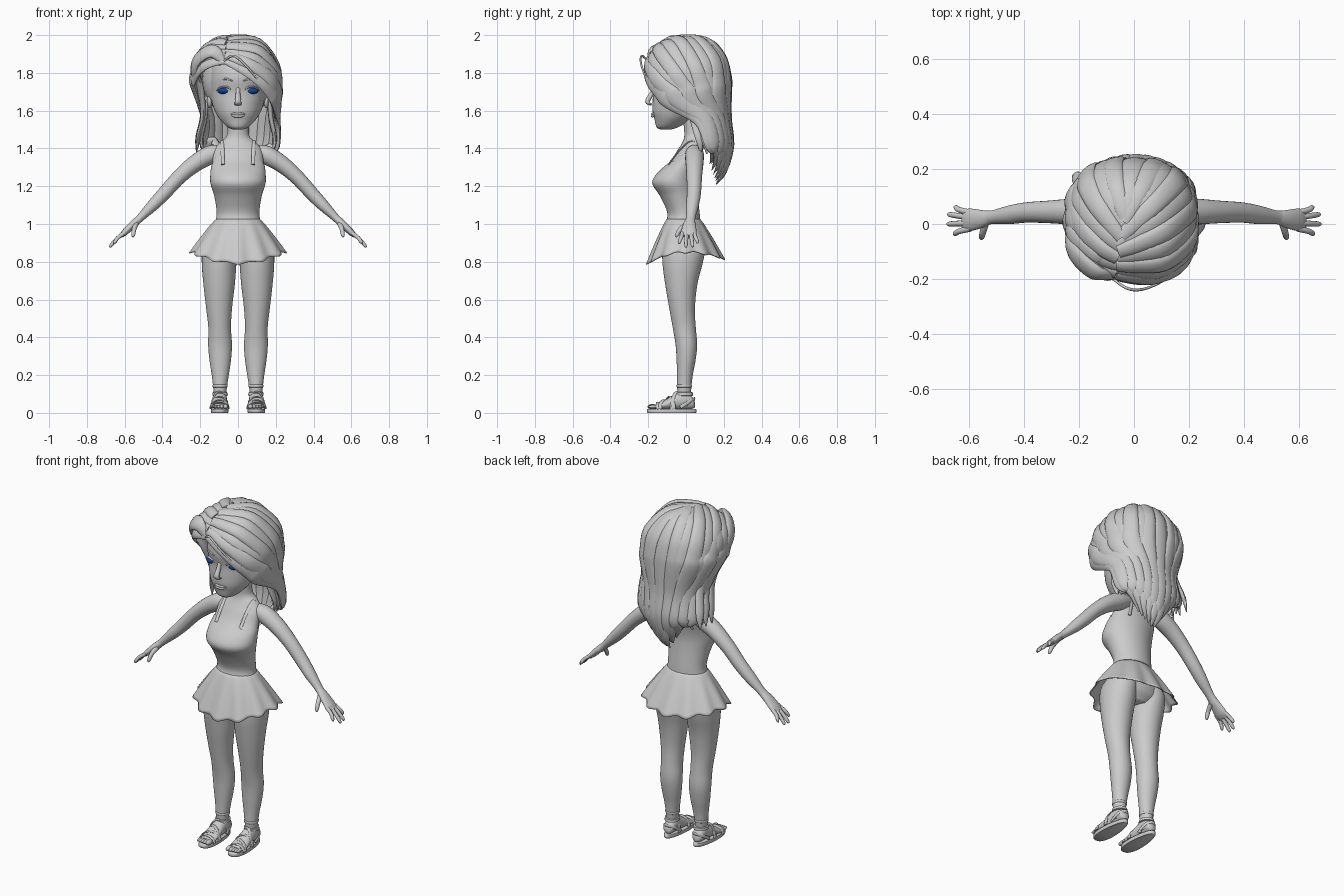
import bpy, bmesh
from math import sin, cos, pi, radians
from mathutils import Vector, Matrix


def spline(pts, n=6):
    """Catmull-Rom through tuples of any length."""
    out = []
    for i in range(len(pts) - 1):
        a, b, c, d = (pts[max(i - 1, 0)], pts[i], pts[i + 1], pts[min(i + 2, len(pts) - 1)])
        for k in range(n):
            t = k / n
            out.append(tuple(0.5 * (2 * q + (r - p) * t + (2 * p - 5 * q + 4 * r - s) * t * t
                       + (3 * q - p - 3 * r + s) * t ** 3) for p, q, r, s in zip(a, b, c, d)))
    return out + [tuple(pts[-1])]


def finish(name, bm, mirror=False):
    bmesh.ops.recalc_face_normals(bm, faces=bm.faces)
    me = bpy.data.meshes.new(name)
    bm.to_mesh(me)
    bm.free()
    me.shade_smooth()
    me.set_sharp_from_angle(angle=radians(55))
    ob = bpy.data.objects.new(name, me)
    bpy.context.collection.objects.link(ob)
    if mirror:
        ob.modifiers.new("mirror", 'MIRROR').use_mirror_merge = False
    return ob


def loft(name, rings, mirror=False, caps=True):
    bm = bmesh.new()
    vs = [[bm.verts.new(p) for p in r] for r in rings]
    n = len(vs[0])
    for a, b in zip(vs, vs[1:]):
        for i in range(n):
            bm.faces.new((a[i], a[(i + 1) % n], b[(i + 1) % n], b[i]))
    if caps:
        bm.faces.new(vs[0])
        bm.faces.new(vs[-1])
    return finish(name, bm, mirror)


def oval(z, cx, hw, y0, y1, n=40):
    m, h = (y0 + y1) / 2, (y1 - y0) / 2
    return [(cx + hw * sin(2 * pi * i / n), m - h * cos(2 * pi * i / n), z) for i in range(n)]


def tube(name, pts, ref=(0, 0, 1), mirror=False, n=12, sub=6):
    """Sweep an ellipse along (x, y, z, half width, half thickness) points."""
    pts = spline(pts, sub)
    P = [Vector(p[:3]) for p in pts]
    rings = []
    for i, p in enumerate(P):
        t = (P[min(i + 1, len(P) - 1)] - P[max(i - 1, 0)]).normalized()
        r = Vector(ref(p) if callable(ref) else ref)
        nrm = (r - t * r.dot(t)).normalized()
        b = t.cross(nrm)
        w, h = max(pts[i][3], .001), max(pts[i][4], .001)
        rings.append([p + b * w * cos(2 * pi * k / n) + nrm * h * sin(2 * pi * k / n) for k in range(n)])
    return loft(name, rings, mirror)


def ball(name, loc, rad, mirror=False):
    bm = bmesh.new()
    bmesh.ops.create_uvsphere(bm, u_segments=24, v_segments=14, radius=1,
                              matrix=Matrix.Translation(loc) @ Matrix.Diagonal((*rad, 1)))
    return finish(name, bm, mirror)


# Torso and neck: z, centre x, half width, front y, back y
torso = spline([(.795, 0, .08, -.06, .06), (.84, 0, .16, -.11, .095), (.9, 0, .172, -.12, .1),
                (1.0, 0, .122, -.105, .075), (1.06, 0, .109, -.095, .068), (1.15, 0, .122, -.135, .058),
                (1.215, 0, .142, -.175, .053), (1.27, 0, .142, -.148, .058), (1.33, 0, .135, -.085, .072),
                (1.39, 0, .128, -.045, .09), (1.43, 0, .098, -.02, .098), (1.46, 0, .064, -.01, .095),
                (1.5, 0, .055, -.01, .09), (1.59, 0, .055, -.02, .09)])
loft("torso", [oval(*s) for s in torso])


def torso_point(a, z, off):
    for s, e in zip(torso, torso[1:]):
        if s[0] <= z <= e[0]:
            f = (z - s[0]) / (e[0] - s[0])
            _, _, hw, y0, y1 = [p + (q - p) * f for p, q in zip(s, e)]
            break
    return ((hw + off) * sin(a), (y0 + y1) / 2 - ((y1 - y0) / 2 + off) * cos(a), z)


# Camisole with sweetheart neckline, and its straps
rings = []
for j in range(25):
    ring = []
    for i in range(64):
        a = 2 * pi * i / 64
        top = 1.305 + (.03 * abs(sin(2 * a)) if cos(a) > 0 else 0)
        ring.append(torso_point(a, 1.0 + (top - 1.0) * j / 24, .004))
    rings.append(ring)
loft("camisole", rings, caps=False)
tube("shoulder_strap", [(.08, -.093, 1.315, .01, .004), (.082, -.035, 1.39, .01, .004), (.083, .03, 1.44, .01, .004),
                        (.082, .08, 1.39, .01, .004), (.08, .058, 1.3, .01, .004)],
     ref=lambda p: p - Vector((.08, .02, 1.33)), mirror=True)

# Flared skirt with wavy hem
rings = []
for j in range(15):
    u = j / 14
    ring = []
    for i in range(140):
        a = 2 * pi * i / 140
        wave = .01 * u * cos(12 * a)
        f = u ** .88
        drop = (.06 if cos(a) > 0 else .035) * cos(a) ** 2
        hw, h = .112 + .138 * f + wave, .086 + .114 * f + wave
        ring.append((hw * sin(a), -.014 + .012 * u - h * cos(a), 1.03 - u * (.178 + drop + .005 * cos(12 * a))))
    rings.append(ring)
skirt = loft("skirt", rings, caps=False)
skirt.modifiers.new("cloth", 'SOLIDIFY').thickness = .006

# Legs with ankle hems
leg = spline([(.04, .095, .033, -.045, .03), (.1, .095, .033, -.045, .027), (.14, .095, .037, -.047, .029),
              (.2, .094, .045, -.047, .036), (.28, .094, .057, -.05, .051), (.36, .095, .063, -.055, .059),
              (.45, .097, .06, -.07, .052), (.55, .1, .068, -.088, .047), (.68, .1, .083, -.11, .06),
              (.8, .1, .092, -.125, .09), (.88, .095, .088, -.12, .1), (.95, .07, .06, -.08, .06)], 4)
loft("leg", [oval(*s) for s in leg], True)
loft("ankle_hem", [oval(.135, .095, .036, -.046, .028), oval(.137, .095, .039, -.049, .031),
                   oval(.146, .095, .04, -.05, .032), oval(.15, .095, .037, -.047, .029)], True)

# Feet: y, centre x, half width, bottom, top
foot = spline([(.047, .095, .012, .03, .055), (.033, .095, .03, .022, .085), (-.01, .095, .036, .018, .12),
               (-.05, .096, .039, .018, .105), (-.09, .097, .044, .018, .08), (-.13, .098, .048, .018, .058),
               (-.165, .098, .044, .02, .042)], 4)
loft("foot", [[(cx + hw * sin(2 * pi * i / 24), y, (b + t) / 2 + (t - b) / 2 * cos(2 * pi * i / 24))
               for i in range(24)] for y, cx, hw, b, t in foot], True)
for k, (x, r) in enumerate([(.066, .014), (.086, .011), (.102, .01), (.117, .0095), (.13, .0085)]):
    ball(f"toe_{k}", (x, -.178 + .07 * max(0, x - .08), .033), (r, .026, r), True)


# Sandal soles and straps
def sole_ring(z, s):
    return [(.097 + s * (.045 - .009 * cos(a)) * abs(sin(a)) ** .8 * (1 if sin(a) > 0 else -1),
             -.076 + s * .131 * cos(a), z) for a in (2 * pi * i / 48 for i in range(48))]


loft("sandal_sole", [sole_ring(0, .97), sole_ring(.004, 1), sole_ring(.018, 1), sole_ring(.021, .98)], True)
for k, (y, hw, top, lean) in enumerate([(-.15, .049, .055, 0), (-.118, .05, .067, .02),
                                        (-.085, .047, .086, -.02), (-.045, .043, .112, .03)]):
    tube(f"foot_strap_{k}", [(.098 - hw * cos(a), y + lean * cos(a), .02 + (top - .02) * sin(a), .01, .004)
                             for a in (pi * i / 8 for i in range(9))],
         ref=lambda p: p - Vector((.098, p.y, .02)), mirror=True, sub=3)
loft("ankle_strap", [oval(.09, .095, .036, -.048, .032), oval(.092, .095, .041, -.053, .038),
                     oval(.108, .095, .04, -.052, .036), oval(.11, .095, .035, -.047, .031)], True)
tube("heel_strap", [(.055, -.03, .03, .009, .004), (.06, .02, .06, .009, .004), (.095, .045, .075, .009, .004),
                    (.13, .02, .06, .009, .004), (.135, -.03, .03, .009, .004)],
     ref=lambda p: p - Vector((.095, -.01, p.z)), mirror=True)

# Arms and hands
tube("arm", [(.09, .045, 1.385, .04, .035), (.15, .045, 1.365, .05, .049), (.23, .045, 1.318, .047, .045),
             (.31, .044, 1.25, .041, .039), (.39, .042, 1.163, .037, .036), (.45, .034, 1.1, .034, .031),
             (.515, .025, 1.035, .025, .021), (.55, .02, 1.0, .03, .02)], ref=(.7, 0, .7), mirror=True, n=24)
tube("palm", [(.525, .023, 1.028, .023, .018), (.56, .018, .995, .034, .019), (.6, .015, .955, .041, .017),
              (.622, .014, .935, .034, .01)], ref=(.7, 0, .7), mirror=True, n=20)
for k, (y0, y1, x) in enumerate([(-.017, -.035, .655), (.004, 0, .676), (.024, .034, .674), (.042, .06, .652)]):
    z = .875 + (.676 - x) * .9
    tube(f"finger_{k}", [(.595, y0, .958, .011, .011), (.635, (y0 + y1) / 2, .928, .0105, .0105),
                         (x - .004, y1, z + .012, .009, .009), (x, y1, z, .003, .003)],
         ref=(.7, 0, .7), mirror=True, n=10)
tube("thumb", [(.54, .005, 1.0, .014, .014), (.55, -.03, .972, .012, .012), (.555, -.048, .942, .01, .01),
               (.558, -.052, .93, .003, .003)], ref=(.7, 0, .7), mirror=True)

# Head
head = spline([(1.5, 0, .025, -.135, -.08), (1.513, 0, .055, -.156, -.04), (1.55, 0, .093, -.166, .02),
               (1.59, 0, .118, -.176, .07), (1.64, 0, .137, -.177, .12), (1.7, 0, .146, -.176, .145),
               (1.77, 0, .15, -.188, .16), (1.84, 0, .14, -.172, .15), (1.9, 0, .11, -.12, .12),
               (1.94, 0, .05, -.05, .06)])
loft("head", [oval(*s) for s in head])
tube("nose", [(0, -.17, 1.73, .012, .006), (0, -.182, 1.69, .012, .012), (0, -.204, 1.648, .017, .012),
              (0, -.182, 1.632, .02, .005)], ref=(0, -1, 0))
for part, z, r in (("upper_lip", 1.583, .006), ("lower_lip", 1.572, .007)):
    tube(part, [(-.042, -.163, 1.582, .002, .002), (-.02, -.174, z, r, r), (0, -.179, z - .001, r, r),
                (.02, -.174, z, r, r), (.042, -.163, 1.582, .002, .002)], ref=(0, -1, 0))
ball("ear", (.15, .005, 1.655), (.014, .03, .042), True)
tube("eyebrow", [(.028, -.185, 1.757, .003, .003), (.065, -.171, 1.768, .005, .004), (.115, -.122, 1.757, .002, .002)],
     ref=(0, -1, 0), mirror=True)
tube("eyelid", [(.034, -.168, 1.707, .003, .003), (.05, -.17, 1.722, .005, .006), (.075, -.163, 1.726, .005, .007),
                (.098, -.145, 1.719, .005, .006), (.112, -.128, 1.707, .002, .003)], ref=(0, -1, 0), mirror=True)
eye = ball("eye", (.072, -.139, 1.705), (.036, .03, .018), True)
blue = bpy.data.materials.new("eye_blue")
blue.diffuse_color = (.005, .06, .42, 1)
eye.data.materials.append(blue)

# Hair: inner cap, then overlapping locks swept off a side parting
ball("hair_cap", (0, .04, 1.765), (.19, .17, .205))
C, R = Vector((-.01, .003, 1.72)), (.22, .214, .262)


def shell(v):
    d = v - C
    return C + d / sum(abs(d[i] / R[i]) ** 2.6 for i in range(3)) ** (1 / 2.6)


def outward(p):
    return p - Vector((0, .03, min(p.z, 1.72)))


def lock(name, deg, side, f, lift):
    """One lock from the parting to its tip; f runs 0 (front) to 1 (back)."""
    a = radians(deg)
    start = Vector((-.065 + .04 * f, -.19 + .25 * f, 1.87 + .13 * f))
    end = C + Vector((side * .22 * sin(a), -.21 * cos(a), (-.06 if side > 0 else .03) * (1 - f)))
    pts = []
    for k in range(6):
        p = shell(start.lerp(end, k / 5))
        p += (p - C).normalized() * lift
        pts.append((*p, .026 + .005 * k, .014 + .001 * k))
    tip = 1.32 - .12 * f ** .7 + 3 * lift + (.05 if side < 0 else 0) * (1 - f)
    waist = .95 if side > 0 else .95 - .09 * (1 - f)
    for z, turn, s, w in ((1.56, .3, waist, .042), (1.42, .45, 1.03, .036),
                          (tip + .07, .55, .88, .026), (tip, .62, .62, .003)):
        b = a + (pi - a) * turn
        pts.append((side * (.22 + lift) * s * sin(b), .045 - (.183 + lift) * s * cos(b), z, w, w * .42))
    tube(name, pts, ref=outward, n=12, sub=4)


for side, first, count in ((1, 66, 12), (-1, 86, 9)):
    for i in range(count):
        f = i / (count - .5)
        lock(f"hair_lock_{'right' if side > 0 else 'left'}_{i}", first + (180 - first) * f, side, f, .007 * (i % 2))

# Face-framing strands behind the jaw
for k in range(3):
    tube(f"side_strand_{k}", [(.165, .01 + .035 * k, 1.68, .02, .012), (.175, .04 + .035 * k, 1.56, .022, .012),
                              (.195, .07 + .03 * k, 1.45, .02, .01), (.18, .08 + .03 * k, 1.37, .003, .003)],
         ref=outward, mirror=True)

# Raised front locks on the short side of the parting
for k in range(3):
    d = .055 * k
    tube(f"swept_lock_{k}", [(-.075, -.19 + d, 1.86 + .035 * k, .02, .012), (-.135, -.178 + d, 1.915 + .01 * k, .04, .02),
                             (-.205, -.12 + d, 1.88, .047, .022), (-.228, -.07 + d, 1.81, .046, .022),
                             (-.198, -.03 + d, 1.71, .034, .018), (-.185, .02 + d, 1.58, .026, .013),
                             (-.21, .06 + d, 1.46, .023, .011), (-.22, .07 + d, 1.38, .003, .003)], ref=outward)

# Loose strand lifted off the forehead
tube("loose_strand", [(-.1, -.18, 1.84, .004, .004), (-.03, -.232, 1.89, .006, .005), (.03, -.238, 1.85, .006, .005),
                      (.1, -.21, 1.77, .005, .004), (.15, -.165, 1.7, .002, .002)], ref=outward)
